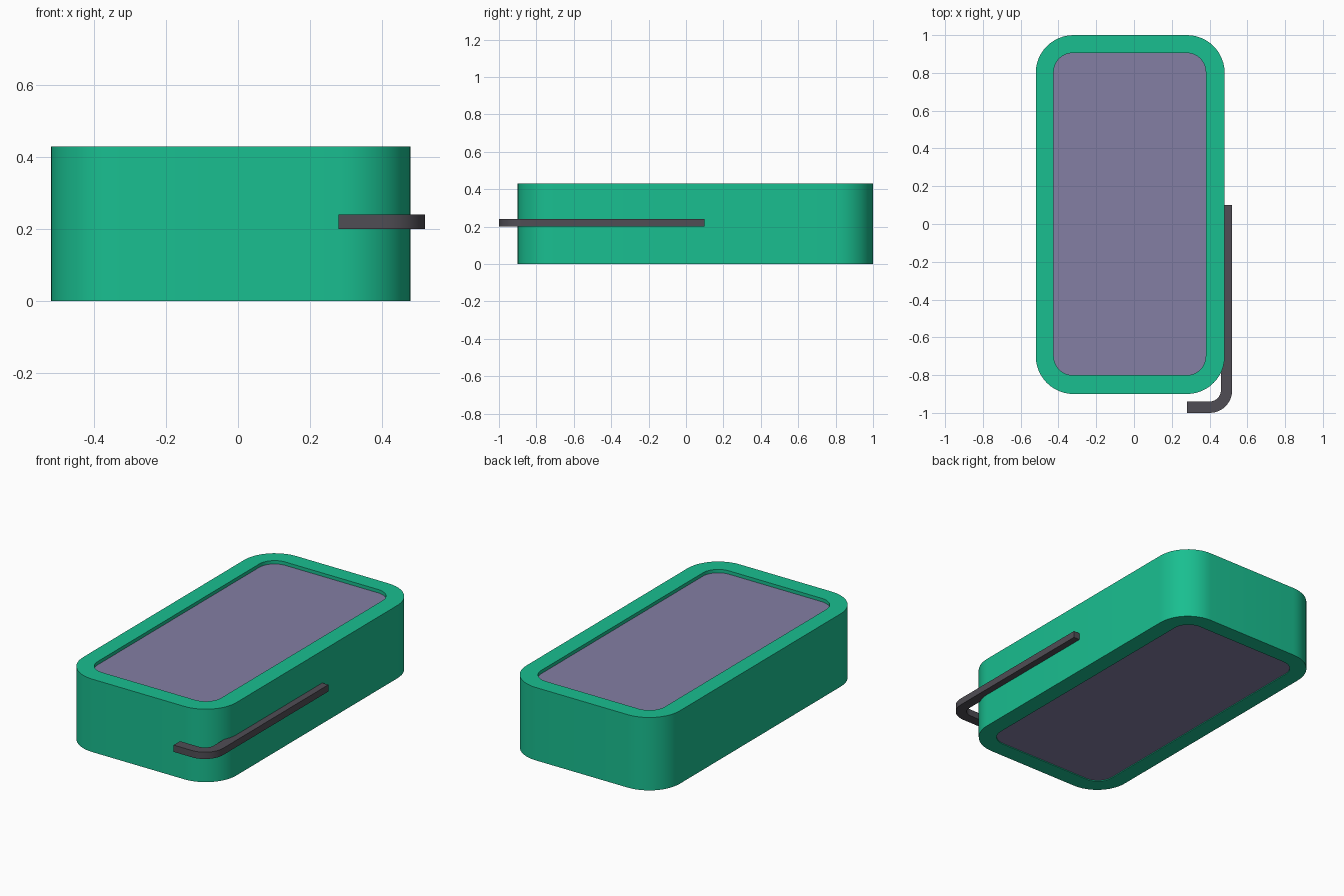
import bpy, bmesh
from math import sin, cos, pi

if "Cube" in bpy.data.objects:
    bpy.data.objects.remove(bpy.data.objects["Cube"])


def rounded_rect(x0, x1, y0, y1, r, n=12):
    """Counter-clockwise outline of a rectangle with round corners."""
    pts = []
    corners = [(x1 - r, y1 - r), (x0 + r, y1 - r), (x0 + r, y0 + r), (x1 - r, y0 + r)]
    for k, (cx, cy) in enumerate(corners):
        for i in range(n + 1):
            a = (k + i / n) * pi / 2
            pts.append((cx + r * cos(a), cy + r * sin(a)))
    return pts


def finish(bm, name, color):
    bmesh.ops.recalc_face_normals(bm, faces=bm.faces)
    mesh = bpy.data.meshes.new(name)
    bm.to_mesh(mesh)
    bm.free()
    obj = bpy.data.objects.new(name, mesh)
    bpy.context.collection.objects.link(obj)
    mat = bpy.data.materials.new(name + "_colour")
    mat.diffuse_color = (*color, 1)
    mat.use_nodes = True
    mat.node_tree.nodes["Principled BSDF"].inputs["Base Color"].default_value = mat.diffuse_color
    mesh.materials.append(mat)
    bpy.ops.object.select_all(action='DESELECT')
    obj.select_set(True)
    bpy.context.view_layer.objects.active = obj
    bpy.ops.object.shade_smooth_by_angle(angle=pi / 6)


def extrude_outline(name, pts, z0, z1, color):
    bm = bmesh.new()
    face = bm.faces.new([bm.verts.new((x, y, z0)) for x, y in pts])
    ext = bmesh.ops.extrude_face_region(bm, geom=[face])
    verts = [v for v in ext["geom"] if isinstance(v, bmesh.types.BMVert)]
    bmesh.ops.translate(bm, verts=verts, vec=(0, 0, z1 - z0))
    finish(bm, name, color)


def extrude_ring(name, outer, inner, z0, z1, color):
    bm = bmesh.new()
    loops = [[bm.verts.new((x, y, z)) for x, y in pts]
             for pts, z in ((outer, z0), (outer, z1), (inner, z1), (inner, z0))]
    n = len(outer)
    for k in range(4):
        a, b = loops[k], loops[(k + 1) % 4]
        for i in range(n):
            j = (i + 1) % n
            bm.faces.new((a[i], a[j], b[j], b[i]))
    finish(bm, name, color)


outer = rounded_rect(-0.52, 0.48, -0.90, 1.0, 0.2)
inner = rounded_rect(-0.425, 0.38, -0.80, 0.905, 0.1)

# green rounded frame
extrude_ring("outer_frame", outer, inner, 0, 0.43, (0.01, 0.52, 0.28))

# slightly sunken core panel
extrude_outline("inner_panel", inner, 0.005, 0.41, (0.23, 0.21, 0.37))

# flat bent bar around the front right corner
cx, cy, n = 0.40, -0.88, 12
arc = [-pi / 2 * i / n for i in range(n + 1)]
bar = [(0.46, 0.10)] + [(cx + 0.06 * cos(a), cy + 0.06 * sin(a)) for a in arc]
bar += [(0.28, -0.94), (0.28, -1.0)]
bar += [(cx + 0.12 * cos(a), cy + 0.12 * sin(a)) for a in reversed(arc)]
bar += [(0.52, 0.10)]
extrude_outline("bent_bar", bar, 0.20, 0.24, (0.08, 0.075, 0.09))
